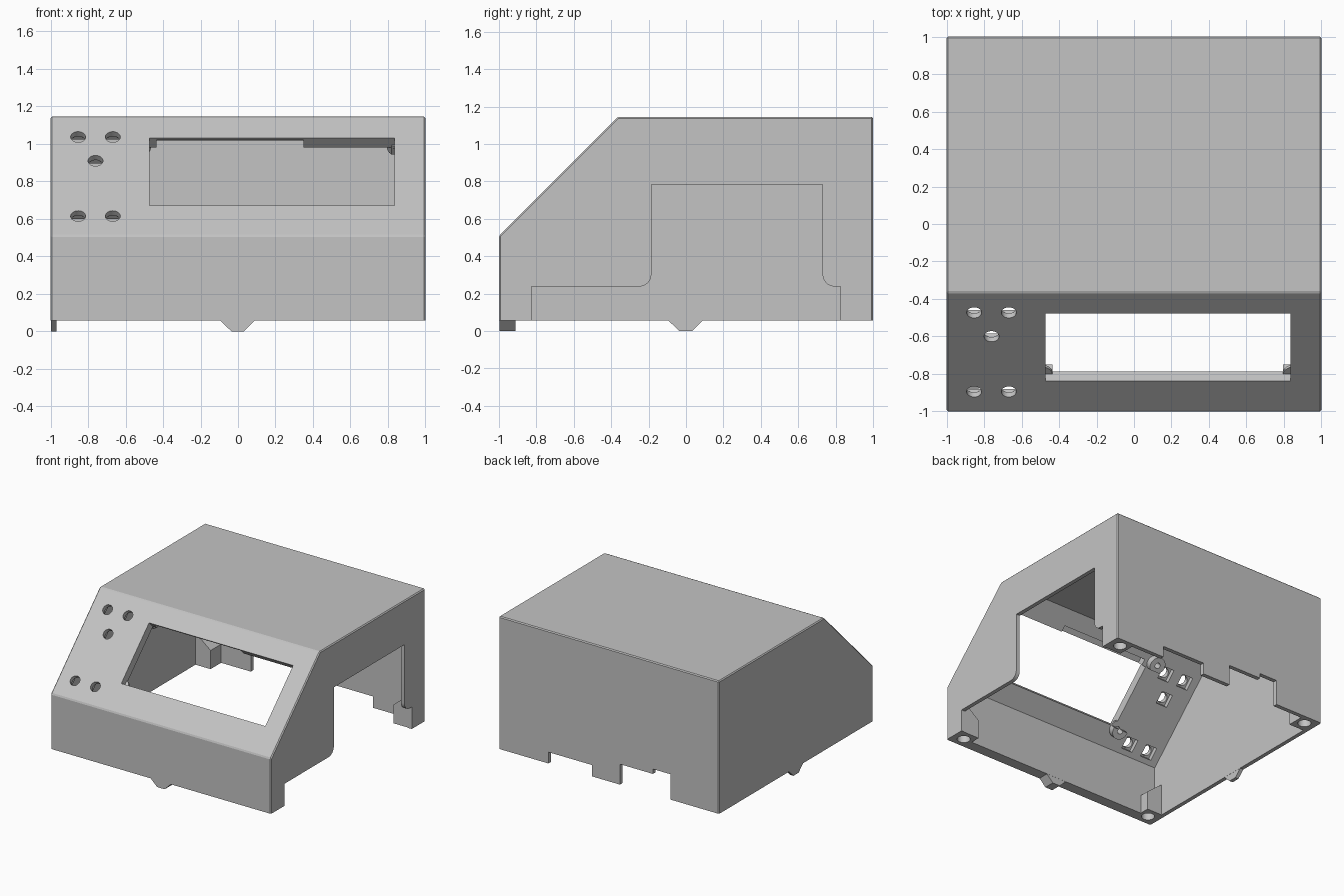
import bpy, bmesh, math
from mathutils import Matrix, Vector

cube = bpy.data.objects.get("Cube")
if cube:
    bpy.data.objects.remove(cube, do_unlink=True)

grey = bpy.data.materials.new("light grey plastic")
grey.use_nodes = True
grey.diffuse_color = (0.55, 0.55, 0.55, 1)
grey.node_tree.nodes["Principled BSDF"].inputs["Base Color"].default_value = grey.diffuse_color

R2 = math.sqrt(2)
BASE = 0.057
# Frame of the sloped panel: x across, y up the slope, z outward
panel = Matrix(((1, 0, 0, 0), (0, 1 / R2, -1 / R2, -1), (0, 1 / R2, 1 / R2, 0.51), (0, 0, 0, 1)))


def make(name, bm):
    bmesh.ops.recalc_face_normals(bm, faces=bm.faces[:])
    mesh = bpy.data.meshes.new(name)
    bm.to_mesh(mesh)
    bm.free()
    mesh.materials.append(grey)
    ob = bpy.data.objects.new(name, mesh)
    bpy.context.collection.objects.link(ob)
    return ob


def prism(name, pts, lo, hi, axis, bevel=0):
    """Extrude a profile along x (points are y,z) or along y (points are x,z)."""
    bm = bmesh.new()
    place = (lambda p, t: (t, *p)) if axis == "x" else (lambda p, t: (p[0], t, p[1]))
    face = bm.faces.new([bm.verts.new(place(p, lo)) for p in pts])
    new = bmesh.ops.extrude_face_region(bm, geom=[face])["geom"]
    step = Vector(place((0, 0), hi - lo))
    bmesh.ops.translate(bm, vec=step, verts=[g for g in new if isinstance(g, bmesh.types.BMVert)])
    if bevel:
        edges = [e for e in bm.edges if max(v.co.z for v in e.verts) > BASE + 0.01]
        bmesh.ops.bevel(bm, geom=edges, offset=bevel, segments=1, affect="EDGES")
    return make(name, bm)


def box(name, lo, hi, frame=Matrix()):
    bm = bmesh.new()
    bmesh.ops.create_cube(bm, size=1)
    lo, hi = Vector(lo), Vector(hi)
    for v in bm.verts:
        v.co = frame @ (Vector([c * s for c, s in zip(v.co, hi - lo)]) + (lo + hi) / 2)
    return make(name, bm)


def cylinder(name, centre, r, depth, frame=Matrix()):
    bm = bmesh.new()
    bmesh.ops.create_cone(bm, cap_ends=True, segments=32, radius1=r, radius2=r, depth=depth,
                          matrix=frame @ Matrix.Translation(centre))
    return make(name, bm)


def combine(ob, other, operation):
    mod = ob.modifiers.new(operation.lower(), "BOOLEAN")
    mod.operation, mod.solver, mod.object = operation, "EXACT", other
    bpy.context.view_layer.update()
    mesh = bpy.data.meshes.new_from_object(ob.evaluated_get(bpy.context.evaluated_depsgraph_get()))
    ob.modifiers.clear()
    ob.data = mesh
    bpy.data.objects.remove(other, do_unlink=True)


def cut(other):
    combine(shell, other, "DIFFERENCE")


def add(other):
    combine(shell, other, "UNION")


def slope(y):
    return (y + 1) * R2


# Hollow case with a sloped front panel
shell = prism("enclosure_shell", [(-1, BASE), (1, BASE), (1, 1.145), (-0.365, 1.145), (-1, 0.51)],
              -1, 1, "x", bevel=0.008)
cut(prism("cavity", [(-0.91, -1), (0.966, -1), (0.966, 1.11), (-0.3, 1.11), (-0.91, 0.5)],
          -0.967, 0.967, "x"))

# Display window
WX0, WX1, WV0, WV1 = -0.473, 0.835, slope(-0.838), slope(-0.478)
cut(box("window", (WX0, WV0, -0.2), (WX1, WV1, 0.1), panel))
cut(box("display_recess", (-0.435, WV1 - 0.05, -0.1), (0.35, WV1 + 0.05, -0.015), panel))

# Screw bosses behind the panel, trimmed level with the window
bosses = [(-0.5, WV0 - 0.01), (-0.53, WV1 + 0.05), (0.86, WV0 - 0.01), (0.86, WV1 + 0.05)]
for x, v in bosses:
    add(cylinder("boss", (x, v, -0.09), 0.065, 0.07, panel))
cut(box("boss_trim", (-0.7, WV0, -0.2), (0.95, WV1, -0.072), panel))
for x, v in bosses:
    cut(cylinder("boss_hole", (x, v, -0.1), 0.022, 0.08, panel))

# Button and lamp holes with square pockets behind
for x, z in ((-0.853, 1.037), (-0.668, 1.037), (-0.76, 0.91), (-0.853, 0.615), (-0.668, 0.615)):
    v = (z - 0.51) * R2
    cut(cylinder("round_hole", (x, v, 0), 0.04, 0.4, panel))
    cut(box("square_pocket", (x - 0.05, v - 0.05, -0.15), (x + 0.05, v + 0.05, -0.035), panel))

# Corner screw posts, sloped towards the side walls
for sx in (-1, 1):
    for sy in (-1, 1):
        post = [(sx * a, z) for a, z in ((0.98, BASE), (0.83, BASE), (0.83, 0.21), (0.98, 0.33))]
        y0, y1 = sorted((sy * 0.83, sy * 0.98))
        add(prism("post", post, y0, y1, "y"))
        cut(cylinder("screw_hole", (sx * 0.905, sy * 0.915, BASE), 0.05, 0.16))


# Large opening in the left wall with rounded lower corners
def fillet(cy, start, end, r=0.065):
    return [(cy + r * math.cos(math.radians(start + (end - start) * i / 6)),
             0.303 + r * math.sin(math.radians(start + (end - start) * i / 6))) for i in range(7)]


opening = [(-0.827, -0.2), (-0.827, 0.238)] + fillet(-0.25, 270, 360) + [(-0.185, 0.785), (0.73, 0.785)]
opening += fillet(0.795, 180, 270) + [(0.825, 0.238), (0.825, -0.2)]
cut(prism("side_opening", opening, 0.9, 1.2, "x"))

# Notches along the bottom of the back wall
for x0, x1, top in ((0.155, 0.55, 0.15), (-0.41, -0.1, 0.225), (-0.56, -0.4, 0.265)):
    cut(box("notch", (x0, 0.85, -0.2), (x1, 1.2, top)))

# Locating tabs under the front and right walls
tab = [(-0.135, 0.1), (-0.095, BASE), (-0.035, 0), (0.033, 0), (0.09, BASE), (0.13, 0.1)]
add(prism("front_tab", tab, -0.998, -0.911, "y"))
add(prism("side_tab", tab, -0.998, -0.968, "x"))

# Crisp flat faces and smooth holes
bpy.ops.object.select_all(action="DESELECT")
shell.select_set(True)
bpy.context.view_layer.objects.active = shell
bpy.ops.object.shade_smooth_by_angle(angle=math.radians(18))
